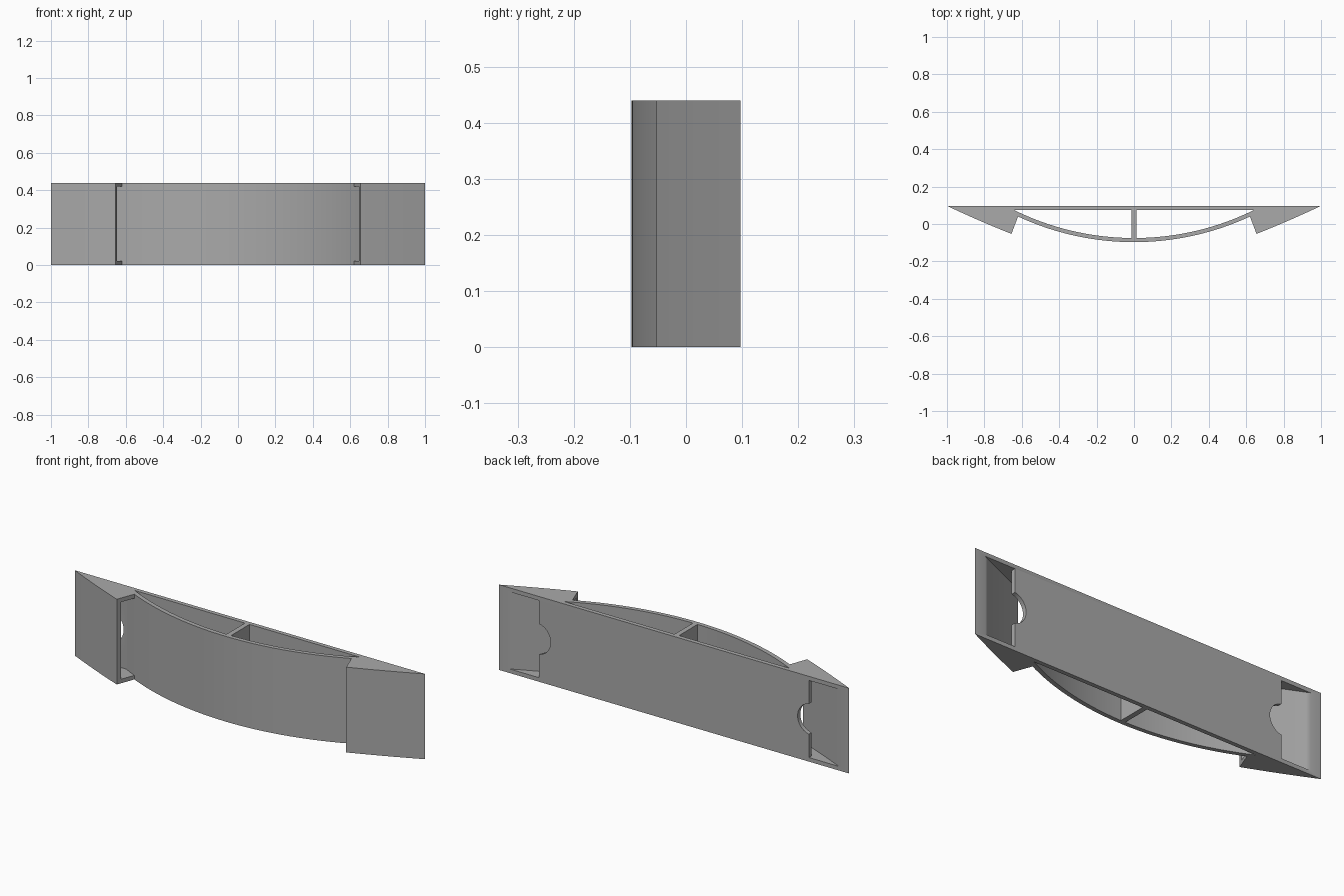
import bpy
import bmesh
from math import sqrt
from mathutils import Matrix

cube = bpy.data.objects.get("Cube")
if cube:
    bpy.data.objects.remove(cube, do_unlink=True)

HEIGHT, WALL = 0.44, 0.022
BACK, PLATE = 0.097, 0.075          # outer and inner side of the back plate
CENTRE, R_OUT = 1.374, 1.471        # circle of the bowed front
R_IN = R_OUT - WALL
STEP = 0.62                         # where the bow meets the end wedges

grey = bpy.data.materials.new("grey_plastic")
grey.use_nodes = True
colour = (0.4, 0.4, 0.4, 1)
grey.diffuse_color = colour
grey.node_tree.nodes["Principled BSDF"].inputs["Base Color"].default_value = colour


def arc(radius, x0, x1, n):
    xs = [x0 + (x1 - x0) * i / n for i in range(n + 1)]
    return [(x, CENTRE - sqrt(radius * radius - x * x)) for x in xs]


def slope(t0, t1, inset, n=8):
    """Slightly bulged wedge front, from the step lip to the tip."""
    pts = []
    for i in range(n + 1):
        t = t0 + (t1 - t0) * i / n
        bulge = 0.012 * t * (1 - t) - inset
        pts.append((0.655 + 0.345 * t + 0.4 * bulge,
                    -0.053 + 0.15 * t - 0.917 * bulge))
    return pts


def mirrored(pts):
    return [(-x, y) for x, y in reversed(pts)]


def prism(name, pts, z0, z1):
    bm = bmesh.new()
    face = bm.faces.new([bm.verts.new((x, y, z0)) for x, y in pts])
    ext = bmesh.ops.extrude_face_region(bm, geom=[face])
    top = [v for v in ext["geom"] if isinstance(v, bmesh.types.BMVert)]
    bmesh.ops.translate(bm, verts=top, vec=(0, 0, z1 - z0))
    bmesh.ops.recalc_face_normals(bm, faces=bm.faces)
    return finish(name, bm)


def finish(name, bm):
    mesh = bpy.data.meshes.new(name)
    bm.to_mesh(mesh)
    bm.free()
    mesh.materials.append(grey)
    obj = bpy.data.objects.new(name, mesh)
    bpy.context.collection.objects.link(obj)
    return obj


def disc_cutter(name, x):
    bm = bmesh.new()
    place = Matrix.Translation((x, 0.1, HEIGHT / 2)) @ Matrix.Rotation(1.5708, 4, "X")
    bmesh.ops.create_cone(bm, cap_ends=True, segments=40, radius1=0.08,
                          radius2=0.08, depth=0.052, matrix=place)
    return finish(name, bm)


# Whole outline: bowed front, stepped wedges, straight back
right_half = slope(0, 1, 0)
outline = mirrored(right_half) + arc(R_OUT, -STEP, STEP, 48) + right_half
outline[0], outline[-1] = (-1, BACK), (1, BACK)
body = prism("bowed_bracket", outline, 0, HEIGHT)

# Open cells either side of the centre rib
corner = sqrt(R_IN ** 2 - (CENTRE - PLATE) ** 2)
cell = arc(R_IN, 0.013, corner, 28) + [(0.013, PLATE)]

# Pocket through each wedge, open at the step and at the back
bow_end = sqrt(R_OUT ** 2 - (CENTRE - PLATE) ** 2)
pocket = (slope(-0.1, 1.1, 0.025) + [(0.77, 0.12), (0.77, PLATE)]
          + arc(R_OUT, bow_end, 0.605, 8))

cutters = []
for side, flip in (("left", lambda p: p), ("right", mirrored)):
    sign = 1 if side == "left" else -1
    cutters += [prism(side + "_cell_cutter", flip(cell), -0.1, HEIGHT + 0.1),
                prism(side + "_pocket_cutter", flip(pocket), 0.021, HEIGHT - 0.021),
                disc_cutter(side + "_finger_notch_cutter", sign * 0.785)]

for cutter in cutters:
    cutter.hide_render = True
    mod = body.modifiers.new(cutter.name, "BOOLEAN")
    mod.operation, mod.solver, mod.object = "DIFFERENCE", "EXACT", cutter

# Bake the cuts and drop the helpers
bpy.context.view_layer.update()
baked = bpy.data.meshes.new_from_object(
    body.evaluated_get(bpy.context.evaluated_depsgraph_get()))
body.modifiers.clear()
body.data = baked
for cutter in cutters:
    bpy.data.objects.remove(cutter, do_unlink=True)

bpy.ops.object.select_all(action="DESELECT")
body.select_set(True)
bpy.context.view_layer.objects.active = body
bpy.ops.object.shade_smooth_by_angle(angle=0.5)
